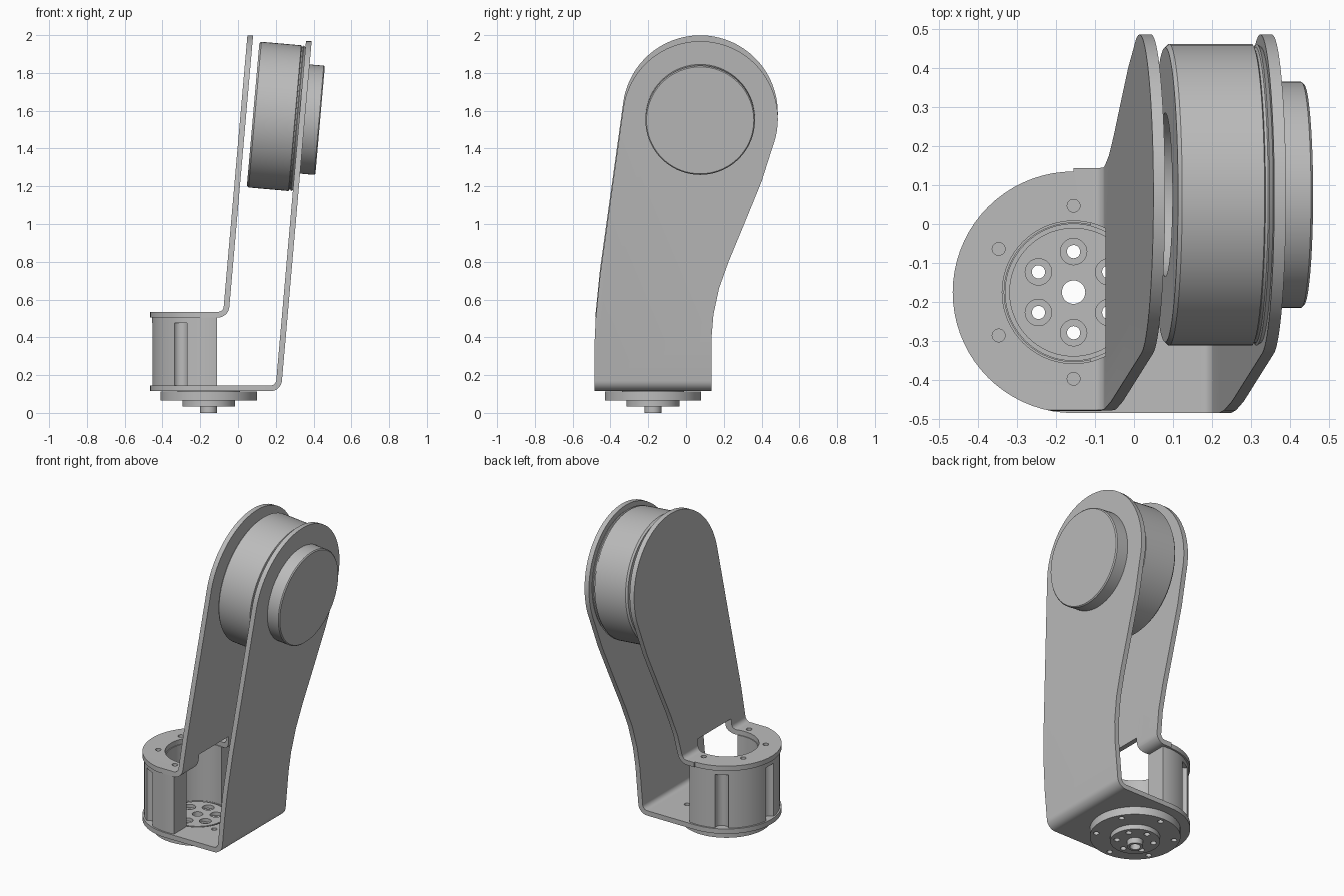
import bpy, bmesh
from math import sin, cos, tan, radians, pi
from mathutils import Matrix, Vector

cube = bpy.data.objects.get("Cube")
if cube:
    bpy.data.objects.remove(cube, do_unlink=True)

GREY = (0.5, 0.5, 0.5, 1)
metal = bpy.data.materials.new("plain grey metal")
metal.use_nodes = True
metal.diffuse_color = GREY
metal.node_tree.nodes["Principled BSDF"].inputs["Base Color"].default_value = GREY

TILT = radians(5)
HX, HY = -0.155, -0.175                      # turntable centre
BASE = Matrix.Translation((HX, HY, 0))
MOTOR = Matrix.Translation((0.08, 0.075, 1.58)) @ Matrix.Rotation(pi / 2 + TILT, 4, 'Y')
ALONG_X = Matrix(((0, 0, 1, 0), (1, 0, 0, 0), (0, 1, 0, 0), (0, 0, 0, 1)))
ALONG_Y = Matrix(((1, 0, 0, 0), (0, 0, 1, 0), (0, 1, 0, 0), (0, 0, 0, 1)))
ALONG_Z = Matrix.Identity(4)


def finish(name, bm, matrix):
    bm.transform(matrix)
    bmesh.ops.recalc_face_normals(bm, faces=bm.faces)
    mesh = bpy.data.meshes.new(name)
    bm.to_mesh(mesh)
    bm.free()
    mesh.materials.append(metal)
    ob = bpy.data.objects.new(name, mesh)
    bpy.context.scene.collection.objects.link(ob)
    return ob


def lathe(name, profile, matrix, closed=False, steps=72):
    """Spin (radius, height) points about local z."""
    bm = bmesh.new()
    vs = [bm.verts.new((r, 0, h)) for r, h in profile]
    pairs = list(zip(vs, vs[1:])) + ([(vs[-1], vs[0])] if closed else [])
    edges = [bm.edges.new(p) for p in pairs]
    bmesh.ops.spin(bm, geom=vs + edges, axis=(0, 0, 1), cent=(0, 0, 0),
                   angle=2 * pi, steps=steps)
    bmesh.ops.remove_doubles(bm, verts=bm.verts, dist=1e-5)
    return finish(name, bm, matrix)


def cylinder(name, r, lo, hi, matrix, steps=72):
    return lathe(name, [(0, lo), (r, lo), (r, hi), (0, hi)], matrix, steps=steps)


def prism(name, points, lo, hi, matrix):
    bm = bmesh.new()
    face = bm.faces.new([bm.verts.new((u, v, lo)) for u, v in points])
    out = bmesh.ops.extrude_face_region(bm, geom=[face])["geom"]
    bmesh.ops.translate(bm, vec=(0, 0, hi - lo),
                        verts=[g for g in out if isinstance(g, bmesh.types.BMVert)])
    return finish(name, bm, matrix)


def arc(cx, cy, r, start, end, n):
    angles = [radians(start + (end - start) * i / n) for i in range(n + 1)]
    return [(cx + r * cos(a), cy + r * sin(a)) for a in angles]


def hole_ring(r_ring, r, lo, hi, matrix, first=0):
    return [cylinder("hole_cutter", r, lo, hi,
                     matrix @ Matrix.Translation((x, y, 0)), 20)
            for x, y in arc(0, 0, r_ring, first, first + 300, 5)]


def shape(ob, cutters, op='DIFFERENCE'):
    """Apply boolean cutters and discard them."""
    for c in cutters:
        m = ob.modifiers.new("cut", 'BOOLEAN')
        m.operation, m.solver, m.object = op, 'EXACT', c
    bpy.context.view_layer.update()
    graph = bpy.context.evaluated_depsgraph_get()
    mesh = bpy.data.meshes.new_from_object(ob.evaluated_get(graph))
    ob.modifiers.clear()
    ob.data = mesh
    for c in cutters:
        bpy.data.objects.remove(c, do_unlink=True)
    return ob


def bracket(name, z, corner_x, lift):
    """Bent sheet: flat rounded foot, bend, leaning arm with a round head."""
    h, bend = 0.015, 0.045
    cx, cz = corner_x - bend * tan((pi / 2 - TILT) / 2), z + bend
    sides = []
    for off in (h, -h):
        a = arc(cx, cz, bend + off, -90, -5, 8)
        end = Vector(a[-1]) + 2.2 * Vector((sin(TILT), cos(TILT)))
        sides.append([(-0.6, z - off)] + a + [tuple(end)])
    sheet = prism(name, sides[0] + sides[1][::-1], -0.7, 0.7, ALONG_Y)
    left = [(-0.485, -0.1), (-0.485, 0.35), (-0.478, 0.5), (-0.455, 0.73)]
    right = [(0.4, 1.225), (0.304, 0.99), (0.225, 0.8), (0.175, 0.66),
             (0.145, 0.52), (0.135, 0.4), (0.135, -0.1)]
    outline = left + arc(0.075, 1.557, 0.411, 172, -21, 48) + right
    side = prism("side_cutter", [(y, v + lift) for y, v in outline], -1, 1, ALONG_X)
    plan = prism("plan_cutter", arc(HX, HY, 0.31, 90, 270, 36)
                 + [(HX, -1), (1, -1), (1, 1), (HX, 1)], -1, 3, ALONG_Z)
    return shape(sheet, [side, plan], 'INTERSECT')


# Outer bracket, carrying the motor and standing on the turntable
outer = bracket("outer_bracket", 0.13, 0.214, 0)
shape(outer, [cylinder("bore_cutter", 0.175, 0, 0.3, BASE)]
      + hole_ring(0.222, 0.0165, 0, 0.3, BASE, 30)
      + hole_ring(0.35, 0.0165, 0.2, 0.35, MOTOR))

# Inner bracket, with a ring head and an open window between its two legs
inner = bracket("inner_bracket", 0.52, -0.0645, 0.031)
window = ([(-0.355, 0.4), (-0.355, 0.6), (-0.333, 0.8), (-0.268, 1.25),
           (-0.257, 1.3), (-0.235, 1.318)]
          + arc(0.075, 1.587, 0.41, 226, 273, 12)
          + [(0.12, 1.165), (0.125, 1.13), (0.09, 0.95), (0.045, 0.75),
             (0.015, 0.62), (0.01, 0.54), (0.01, 0.4)])
shape(inner, [cylinder("bore_cutter", 0.183, 0.4, 0.6, BASE),
              prism("window_cutter", window, HX, 0.4, ALONG_X),
              cylinder("head_cutter", 0.295, -0.2, 0.05, MOTOR)]
      + hole_ring(0.222, 0.0165, 0.4, 0.6, BASE, 30)
      + hole_ring(0.35, 0.0165, -0.15, -0.01, MOTOR))

# Spacer housing between the two feet: open ring with vertical grooves
housing = lathe("spacer_housing", [(0.178, 0.145), (0.3, 0.145), (0.3, 0.505),
                                   (0.178, 0.505)], BASE, closed=True)
opening = [(-0.11, -1), (1, -1), (1, 1), (-0.11, 1)]
shape(housing, [prism("opening_cutter", opening, 0, 1, ALONG_Z)]
      + [cylinder("groove_cutter", 0.038, 0.1, 0.475,
                  BASE @ Matrix.Translation((x, y, 0)), 24)
         for x, y in arc(0, 0, 0.3, 120, 240, 2)])

# Stepped turntable with hollow pin and screw holes
turntable = lathe("turntable", [(0.03, 0), (0.045, 0), (0.045, 0.035), (0.14, 0.035),
                                (0.14, 0.065), (0.255, 0.065), (0.255, 0.114),
                                (0.165, 0.114), (0.165, 0.145), (0.03, 0.145)],
                  BASE, closed=True)
shape(turntable, hole_ring(0.104, 0.017, -0.1, 0.3, BASE, 30)
      + hole_ring(0.104, 0.034, 0.125, 0.3, BASE, 30)
      + hole_ring(0.222, 0.0165, -0.1, 0.3, BASE, 30))

# Motor drum with a deep blind bore and a rim groove
drum = lathe("motor_drum", [(0, 0.235), (0.21, 0.235), (0.21, 0), (0.378, 0),
                            (0.387, 0.01), (0.387, 0.222), (0.38, 0.225),
                            (0.38, 0.232), (0.387, 0.235), (0.38, 0.245), (0, 0.245)],
             MOTOR, steps=96)
shape(drum, hole_ring(0.35, 0.0165, -0.1, 0.03, MOTOR))

# Motor end cap with a flat at its lower edge
cap = lathe("motor_cap", [(0, 0.24), (0.29, 0.24), (0.29, 0.35), (0.284, 0.356),
                          (0, 0.356)], MOTOR)
flat = [(0.268, -1), (1, -1), (1, 1), (0.268, 1)]
shape(cap, [prism("flat_cutter", flat, 0.2755, 1, MOTOR)])

# Smooth round surfaces, keeping the machined edges crisp
for ob in (outer, inner, housing, turntable, drum, cap):
    bpy.ops.object.select_all(action='DESELECT')
    ob.select_set(True)
    bpy.context.view_layer.objects.active = ob
    bpy.ops.object.shade_smooth_by_angle(angle=radians(30))
